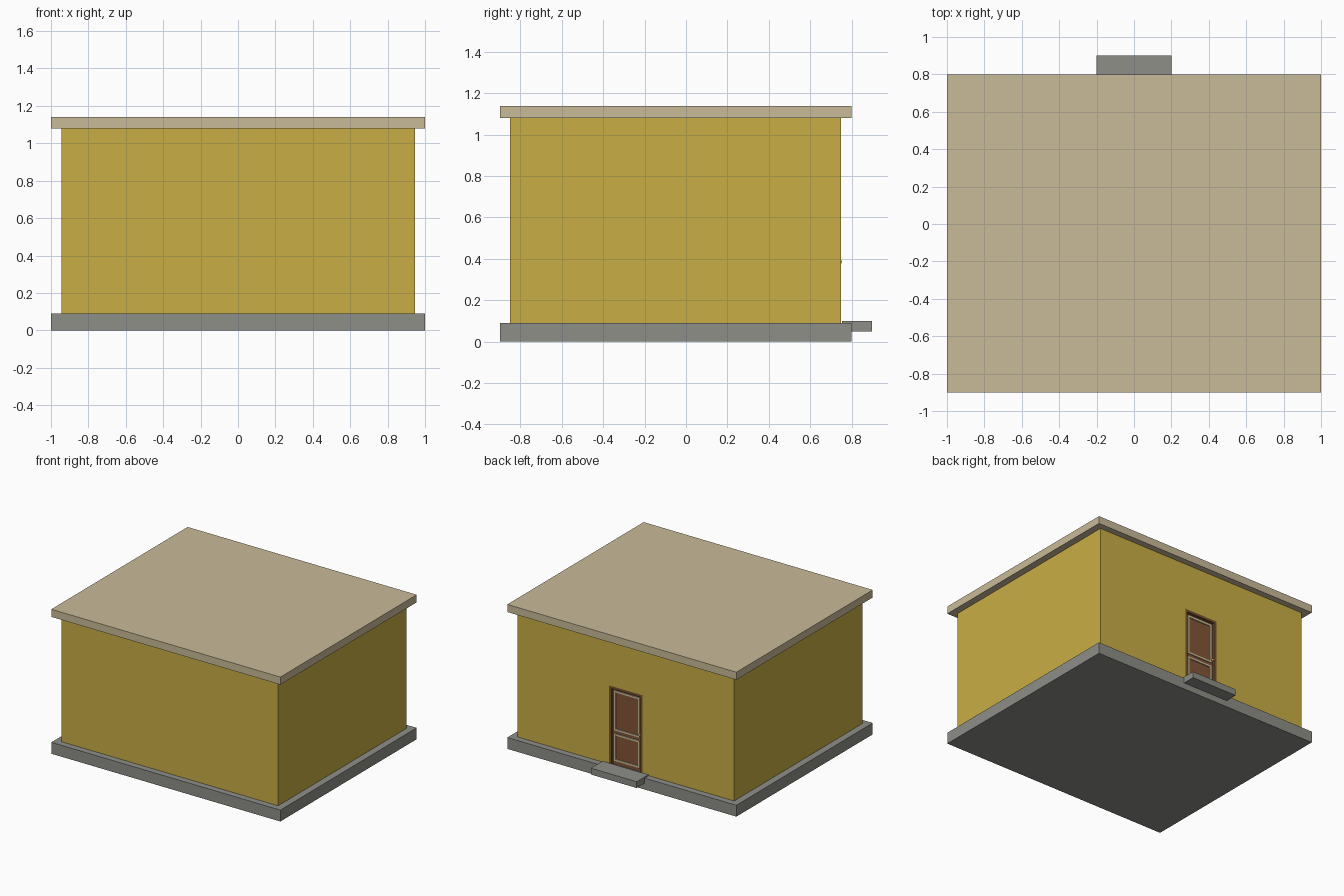
import bpy

if "Cube" in bpy.data.objects:
    bpy.data.objects.remove(bpy.data.objects["Cube"])


def material(name, rgb):
    lin = [(c / 255 / 12.92) if c < 10 else ((c / 255 + 0.055) / 1.055) ** 2.4 for c in rgb]
    m = bpy.data.materials.new(name)
    m.diffuse_color = (*lin, 1)
    m.use_nodes = True
    m.node_tree.nodes["Principled BSDF"].inputs["Base Color"].default_value = m.diffuse_color
    return m


YELLOW = material("yellow_wall", (202, 174, 69))
BEIGE = material("beige", (201, 187, 153))
GREY = material("grey_concrete", (142, 142, 136))
BROWN = material("door_brown", (129, 85, 55))
DARK = material("frame_brown", (118, 82, 46))
BRASS = material("brass", (190, 160, 80))


def box(name, x, y, z, mat):
    """Box from (min, max) ranges on each axis."""
    bpy.ops.mesh.primitive_cube_add(size=1, location=[sum(r) / 2 for r in (x, y, z)])
    ob = bpy.context.object
    ob.name = name
    ob.scale = [r[1] - r[0] for r in (x, y, z)]
    bpy.ops.object.transform_apply(location=False, rotation=False, scale=True)
    ob.data.materials.append(mat)
    return ob


def ring(name, w, y, z, t, mat):
    """Rectangular moulding of half width w and bar thickness t."""
    for side, s in (("left", -1), ("right", 1)):
        box(f"{name}_{side}", sorted((s * w, s * (w - t))), y, z, mat)
    box(name + "_top", (-w + t, w - t), y, (z[1] - t, z[1]), mat)
    box(name + "_bottom", (-w + t, w - t), y, (z[0], z[0] + t), mat)


# Main building
box("foundation", (-1, 1), (-0.9, 0.8), (0, 0.09), GREY)
walls = box("walls", (-0.945, 0.945), (-0.85, 0.75), (0.09, 1.08), YELLOW)
box("roof_slab", (-1, 1), (-0.9, 0.8), (1.08, 1.14), BEIGE)
box("door_step", (-0.2, 0.2), (0.755, 0.9), (0.05, 0.1), GREY)

# Doorway recess cut into the back wall
cutter = box("doorway_cutter", (-0.145, 0.145), (0.71, 0.8), (0.05, 0.71), YELLOW)
cutter.hide_render = True
cutter.hide_viewport = True
cut = walls.modifiers.new("doorway", "BOOLEAN")
cut.operation = "DIFFERENCE"
cut.solver = "EXACT"
cut.object = cutter

# Door frame and leaf
for side, s in (("left", -1), ("right", 1)):
    box(f"door_frame_{side}", sorted((s * 0.145, s * 0.125)), (0.71, 0.75), (0.09, 0.71), DARK)
box("door_frame_top", (-0.125, 0.125), (0.71, 0.75), (0.69, 0.71), DARK)
box("door_leaf", (-0.125, 0.125), (0.71, 0.73), (0.09, 0.69), BROWN)

# Panel mouldings
ring("upper_panel", 0.112, (0.729, 0.737), (0.36, 0.675), 0.014, BEIGE)
ring("lower_panel", 0.112, (0.729, 0.737), (0.12, 0.335), 0.014, BEIGE)

# Door knob
bpy.ops.mesh.primitive_uv_sphere_add(segments=12, ring_count=8, radius=0.01,
                                     location=(-0.117, 0.743, 0.385))
knob = bpy.context.object
knob.name = "door_knob"
knob.data.materials.append(BRASS)
bpy.ops.object.shade_smooth_by_angle()
